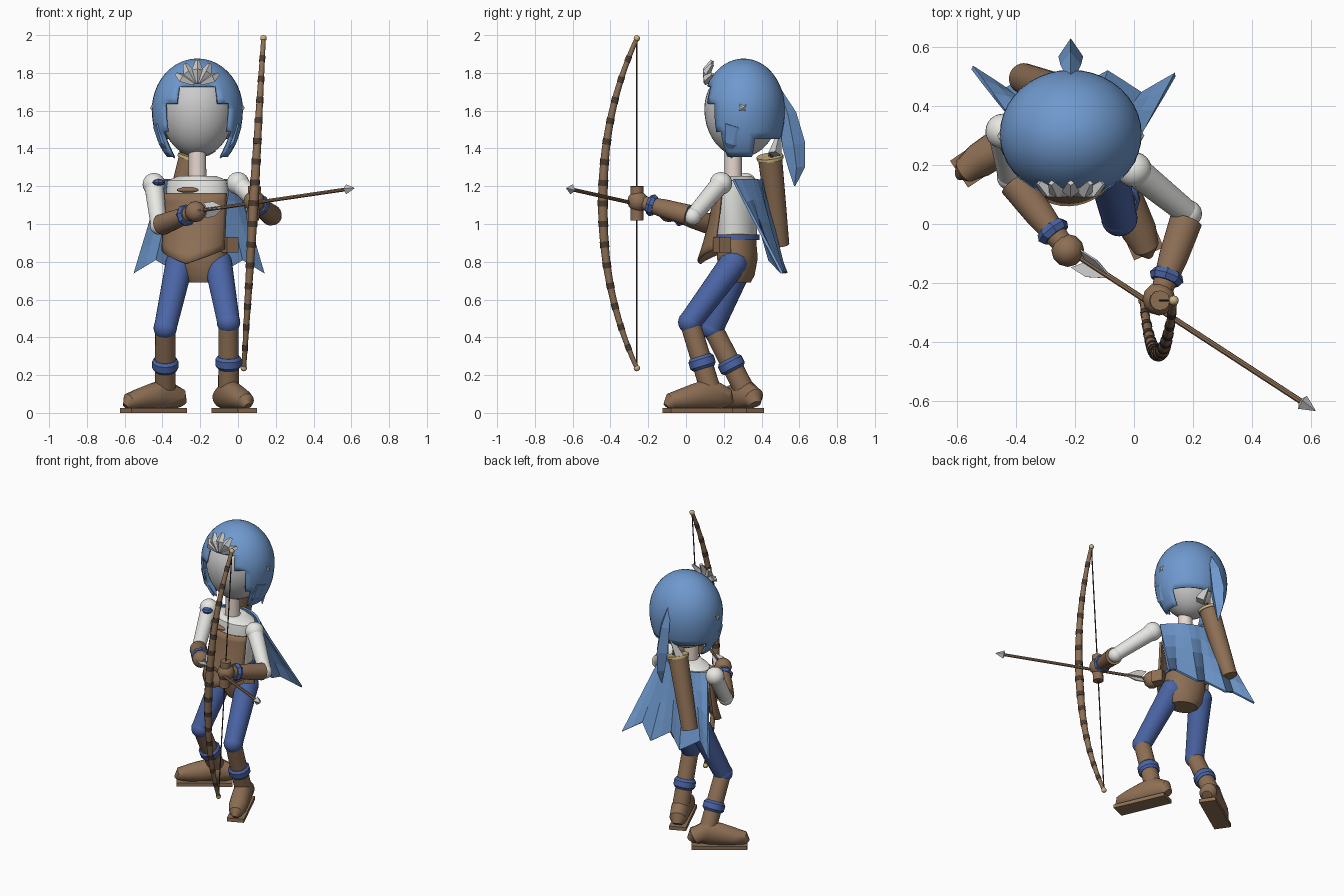
import bpy, bmesh, math
from mathutils import Vector as V, Matrix

if "Cube" in bpy.data.objects:
    bpy.data.objects.remove(bpy.data.objects["Cube"])

BLUE, NAVY, BROWN = (.16, .32, .62), (.07, .13, .38), (.27, .16, .09)
DARK, WHITE, SKIN, GOLD = (.07, .045, .03), (.8, .8, .77), (.8, .68, .63), (.6, .46, .22)
mats = {}
BODY, TURN = V((-.215, .27, 0)), -.30      # torso axis and twist


def finish(bm, name, col=None, smooth=True, loc=None, turn=0, thick=0):
    bmesh.ops.recalc_face_normals(bm, faces=bm.faces)
    me = bpy.data.meshes.new(name)
    bm.to_mesh(me)
    bm.free()
    ob = bpy.data.objects.new(name, me)
    bpy.context.collection.objects.link(ob)
    if col:
        if col not in mats:
            mats[col] = bpy.data.materials.new("colour_%d" % len(mats))
            mats[col].diffuse_color = (*col, 1)
        me.materials.append(mats[col])
    if loc:
        ob.location = loc
    ob.rotation_euler.z = turn
    if thick:
        m = ob.modifiers.new("thickness", 'SOLIDIFY')
        m.thickness = thick
        m.offset = 0
    if smooth:
        bpy.ops.object.select_all(action='DESELECT')
        ob.select_set(True)
        bpy.context.view_layer.objects.active = ob
        bpy.ops.object.shade_smooth_by_angle(angle=math.radians(35))
    return ob


def tube(name, pts, radii, col=None, n=24, **kw):
    """Loft of ellipses along a path; each radius is a number or (wide, deep)."""
    bm, rings = bmesh.new(), []
    pts = [V(p) for p in pts]
    for i, (p, r) in enumerate(zip(pts, radii)):
        t = (pts[min(i + 1, len(pts) - 1)] - pts[max(i - 1, 0)]).normalized()
        u = (V((1, 0, 0)) if abs(t.x) < .9 else V((0, 1, 0))).cross(t).normalized()
        w = t.cross(u)
        a, b = r if isinstance(r, tuple) else (r, r)
        rings.append([bm.verts.new(p + w * a * math.cos(k * math.tau / n) + u * b * math.sin(k * math.tau / n))
                      for k in range(n)])
    for A, B in zip(rings, rings[1:]):
        for k in range(n):
            bm.faces.new((A[k], A[(k + 1) % n], B[(k + 1) % n], B[k]))
    bm.faces.new(rings[0])
    bm.faces.new(rings[-1])
    return finish(bm, name, col, **kw)


def ball(name, c, r, col=None, seg=24):
    bm = bmesh.new()
    bmesh.ops.create_uvsphere(bm, u_segments=seg, v_segments=seg // 2, radius=1)
    r = r if isinstance(r, tuple) else (r, r, r)
    bmesh.ops.transform(bm, matrix=Matrix.Translation(c) @ Matrix.Diagonal((*r, 1)), verts=bm.verts)
    return finish(bm, name, col)


def box(name, c, size, turn, col):
    bm = bmesh.new()
    bmesh.ops.create_cube(bm, size=1)
    bmesh.ops.scale(bm, vec=size, verts=bm.verts)
    return finish(bm, name, col, False, c, turn)


def sheet(name, f, nu, nv, col, thick, smooth=False, **kw):
    bm = bmesh.new()
    g = [[bm.verts.new(f(2 * i / nu - 1, j / nv)) for j in range(nv + 1)] for i in range(nu + 1)]
    for i in range(nu):
        for j in range(nv):
            bm.faces.new((g[i][j], g[i + 1][j], g[i + 1][j + 1], g[i][j + 1]))
    return finish(bm, name, col, smooth, thick=thick, **kw)


# Head: egg face, stepped hair shell, neck
def egg(name, c, rx, ry, up, down, col, keep=None, thick=0):
    bm = bmesh.new()
    bmesh.ops.create_uvsphere(bm, u_segments=40, v_segments=26, radius=1)
    for v in bm.verts:
        v.co = V((v.co.x * rx, v.co.y * ry, v.co.z * (up if v.co.z > 0 else down)))
    if keep:
        bmesh.ops.delete(bm, geom=[f for f in bm.faces if not keep(f.calc_center_median())], context='FACES')
    finish(bm, name, col, True, c, 0, thick)


def hair_keep(p):
    a = abs(math.degrees(math.atan2(p.x, -p.y)))        # 0 at the front
    if a < 34:
        return p.z > .12
    if a < 44:
        return p.z > .03
    if a < 60:
        return p.z > -.12
    return p.z > (-.24 if a < 105 else -.15)


egg("face", (-.215, .295, 1.61), .195, .198, .22, .255, None)
egg("hair", (-.215, .305, 1.605), .235, .213, .265, .33, BLUE, hair_keep, .012)
tube("neck", [(-.215, .25, 1.2), (-.215, .25, 1.45)], [.048, .045], SKIN)
for s in (-1, 1):                                       # pointed side locks
    tube("side_lock", [(-.215 + s * .205, .27, 1.52), (-.215 + s * .18, .25, 1.43), (-.215 + s * .12, .24, 1.35)],
         [(.03, .07), (.025, .05), .004], BLUE, 6, smooth=False)

# Ponytail: flat leaf blade
tube("ponytail", [(-.215, .49, 1.72), (-.215, .54, 1.58), (-.215, .57, 1.42), (-.215, .585, 1.30), (-.215, .575, 1.20)],
     [.008, (.035, .045), (.042, .062), (.03, .045), .003], BLUE, 4, smooth=False)
for s in (-1, 1):                                       # grey hair tie ends
    tube("tie_end", [(-.215 + s * .01, .50, 1.50), (-.215 + s * .06, .47, 1.37)], [.008, (.04, .035)], None, 4, smooth=False)

# Grey ornaments: front fan and a raised star on each side
for k in range(5):
    a = math.radians(-66 + 33 * k)
    b = V((-.215 + .02 * math.sin(a), .105, 1.745))
    m = b + V((.065 * math.sin(a), .005, .07 * math.cos(a)))
    e = b + V((.10 * math.sin(a), .035, .12 * math.cos(a)))
    tube("fan_blade", [b, m, e], [(.012, .012), (.03, .022), (.012, .01)], None, 4, smooth=False)
for s in (-1, 1):
    bm = bmesh.new()
    x = -.215 + s * .22
    hub = [bm.verts.new((x + s * d, .30, 1.615)) for d in (.03, -.03)]
    rim = []
    for k in range(8):
        r, a = (.035 if k % 2 else .078), k * math.pi / 4 + .7
        rim.append(bm.verts.new((x - s * (0 if k % 2 else .005), .30 + r * math.cos(a), 1.615 + r * math.sin(a))))
    for k in range(8):
        for h in hub:
            bm.faces.new((h, rim[k], rim[(k + 1) % 8]))
    finish(bm, "side_star", None, False)

# Torso, pelvis, belt
tube("shirt", [(0, 0, .9), (0, 0, 1.0), (0, 0, 1.16), (0, 0, 1.23), (0, 0, 1.255)],
     [(.13, .10), (.14, .105), (.17, .112), (.165, .10), (.10, .07)], WHITE, 32, loc=BODY, turn=TURN)
tube("pelvis", [(.03, .01, .69), (.03, .01, .73), (.025, .01, .82), (.01, 0, .93)],
     [(.09, .07), (.12, .09), (.14, .105), (.13, .10)], BROWN, loc=BODY, turn=TURN)
tube("belt", [(0, 0, .915), (0, 0, .945)], [(.15, .118), (.15, .118)], NAVY, loc=BODY, turn=TURN)


# Chest plate: curved, pointed at the bottom, flaring forward
def plate(u, v):
    a = math.radians(72) * u
    low = .79 + .075 * abs(u)
    z = 1.16 + (low - 1.16) * v
    return (.178 * math.sin(a), -(.115 + .075 * v ** 1.6) * math.cos(a) - .015 * v, z)


sheet("chest_plate", plate, 16, 8, BROWN, .014, True, loc=BODY, turn=TURN)
ball("chest_strap", (-.265, .165, 1.18), (.06, .02, .014), BROWN)
box("pouch", (-.045, .19, .89), (.07, .07, .08), .5, BROWN)


# Cape: from the shoulders out to a wavy hem
def cape(u, v):
    top = V((-.205 + .2 * u, .295 - .045 * u + .10 * (1 - u * u), 1.235))
    wave = math.cos(u * math.pi * 3)
    hem = V((-.205 + .345 * u, .495 - .012 * u - .035 * wave - .01, .775 + .035 * wave))
    return top.lerp(hem, v)


sheet("cape", cape, 12, 4, BLUE, .014)
ball("cape_clasp", (-.42, .26, 1.22), (.035, .035, .018), NAVY, 8)

# Quiver with rim and dark shafts
qa, qb = V((-.25, .445, 1.35)), V((-.375, .495, .89))
tube("quiver", [qb, qa], [.052, .064], BROWN)
tube("quiver_rim", [qa.lerp(qb, .015), qa.lerp(qb, -.02)], [.071, .071], GOLD)
for dx, dy in ((0, 0), (.025, .01), (-.02, .02)):
    tube("spare_arrow", [qa + V((dx, dy, -.05)), qa + V((dx, dy, .035))], [.01, .01], DARK, 6)

# Arms: shoulder, elbow, hand
for side, sh, el, ha in (("left", (.0, .185, 1.215), (.185, .035, 1.04), (.085, -.255, 1.12)),
                         ("right", (-.445, .315, 1.21), (-.42, .16, .99), (-.225, -.09, 1.065))):
    sh, el, ha = V(sh), V(el), V(ha)
    ball(side + "_shoulder", sh, .06, WHITE)
    tube(side + "_upper_arm", [sh, el], [.052, .042], WHITE)
    ball(side + "_elbow", el, .046, WHITE)
    tube(side + "_forearm", [el.lerp(ha, .08), el.lerp(ha, .5), el.lerp(ha, .9)], [.056, .05, .036], BROWN)
    tube(side + "_wrist_cuff", [el.lerp(ha, .68), el.lerp(ha, .74), el.lerp(ha, .8)], [.05, .06, .05], NAVY, 8, smooth=False)
    ball(side + "_hand", ha, .056, BROWN, 12)

# Legs and boots: hip, knee, ankle, toe direction
FOOT = [(-.105, .03, .03), (-.085, .055, .06), (0, .062, .085), (.09, .062, .07), (.17, .06, .056),
        (.23, .045, .045), (.255, .015, .02)]
for side, hip, kn, an, d in (("left", (-.105, .25, .79), (-.05, .02, .48), (-.05, .13, .12), (.4, -.917, 0)),
                             ("right", (-.31, .285, .79), (-.385, .14, .45), (-.385, .31, .12), (-.83, -.557, 0))):
    hip, kn, an, d = V(hip), V(kn), V(an), V(d)
    ball(side + "_hip", hip, .075, NAVY)
    tube(side + "_thigh", [hip, kn], [.074, .06], NAVY)
    ball(side + "_knee", kn, .062, NAVY)
    tube(side + "_shin", [kn, an], [.053, .055], BROWN)
    tube(side + "_boot_cuff", [kn.lerp(an, f) for f in (.5, .54, .64, .68)], [.058, .07, .07, .058], NAVY, 12)
    base = V((an.x, an.y, 0))
    tube(side + "_boot", [base + d * s + V((0, 0, h + .015)) for s, w, h in FOOT], [(w, h) for s, w, h in FOOT], BROWN, 20)
    box(side + "_sole", base + d * .075 + V((0, 0, .0125)), (.355, .11, .025), math.atan2(d.y, d.x), BROWN)


# Bow: bent stave with dark bands, string, grip
def stave(s):
    return V((.083 + .052 * s, -.26 - .18 * (1 - abs(s) ** 2.2), 1.11 + .873 * s))


def stave_r(s):
    return .026 - .014 * abs(s)


N = 32
tube("bow", [stave(2 * i / N - 1) for i in range(N + 1)], [stave_r(2 * i / N - 1) for i in range(N + 1)], BROWN, 12)
for k in range(-7, 8):
    s = k / 8
    tube("bow_band", [stave(s - .018), stave(s + .018)], [stave_r(s) + .002] * 2, DARK, 12)
for s in (-1, 1):
    ball("bow_tip", stave(s), .017, GOLD, 12)
tube("bow_string", [stave(-1), stave(1)], [.004, .004], DARK, 6)
tube("bow_grip", [(.078, -.26, 1.02), (.088, -.26, 1.2)], [.034, .034], BROWN, 12)

# Arrow: shaft, head, grey fletching
t0, t1 = V((-.19, -.11, 1.072)), V((.617, -.635, 1.19))
tube("arrow_shaft", [t0, t0.lerp(t1, .95)], [.01, .01], BROWN, 8)
tube("arrow_head", [t0.lerp(t1, f) for f in (.935, .945, 1)], [.008, .027, .001], None, 4, smooth=False)
axis = (t1 - t0).normalized()
for k in range(3):
    out = Matrix.Rotation(k * math.tau / 3, 3, axis) @ axis.cross(V((0, 0, 1))).normalized()
    bm = bmesh.new()
    bm.faces.new([bm.verts.new(t0 + axis * a + out * r) for a, r in ((.03, .005), (.0, .045), (.06, .045), (.13, .005))])
    finish(bm, "fletching", None, False, thick=.006)

for m in bpy.data.materials:
    if m.users and not m.is_grease_pencil:
        m.use_nodes = True
        m.node_tree.nodes["Principled BSDF"].inputs["Base Color"].default_value = m.diffuse_color
